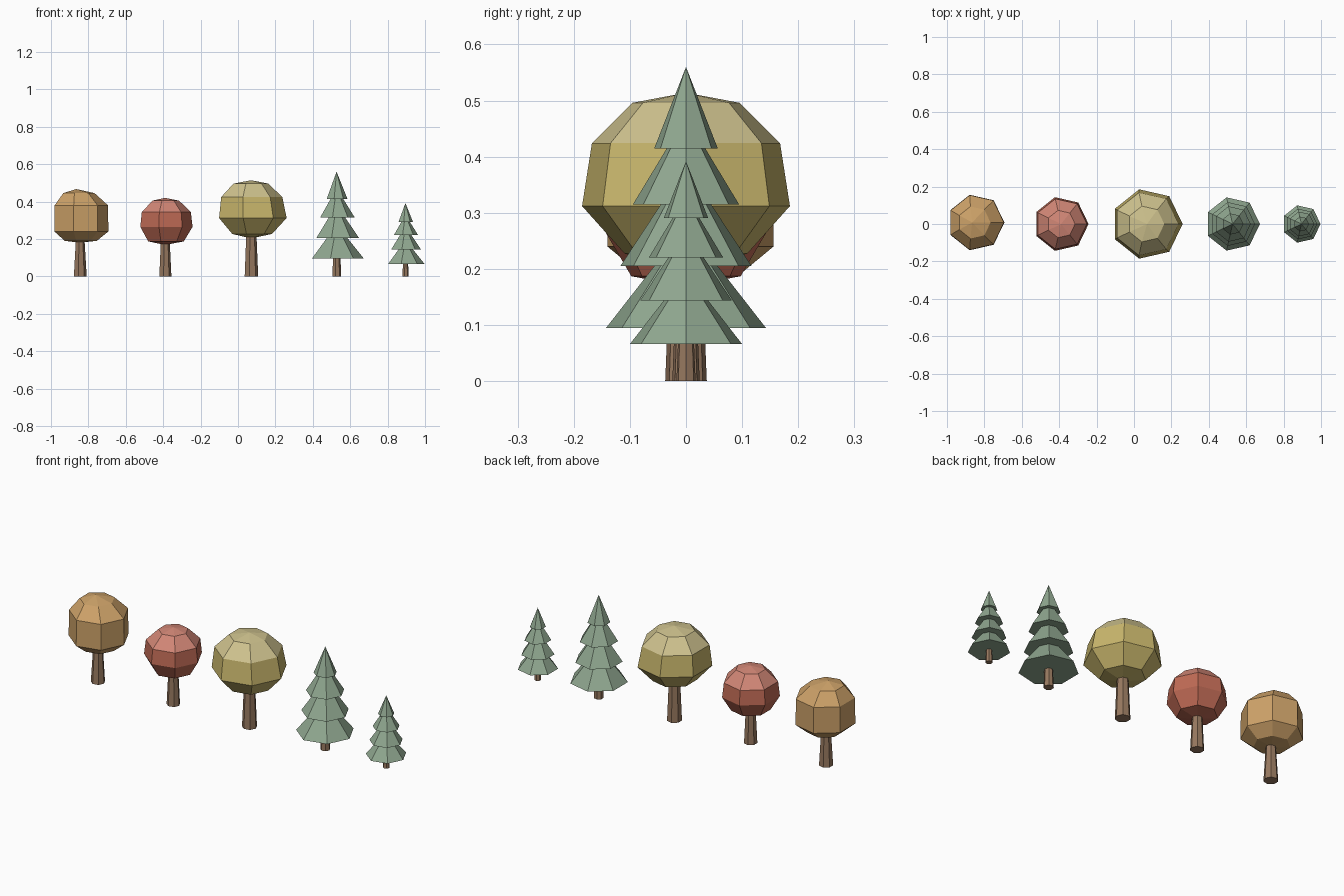
import bpy, bmesh, math

cube = bpy.data.objects.get("Cube")
if cube:
    bpy.data.objects.remove(cube)

SIDES = 7


def material(name, rgb):
    m = bpy.data.materials.new(name)
    m.use_nodes = True
    color = (*rgb, 1)
    m.diffuse_color = color
    m.node_tree.nodes["Principled BSDF"].inputs["Base Color"].default_value = color
    return m


wood = material("wood brown", (0.31, 0.19, 0.115))
orange = material("autumn orange", (0.61, 0.36, 0.14))
red = material("autumn red", (0.52, 0.145, 0.09))
pink = material("pale red", (0.64, 0.24, 0.18))
yellow = material("autumn yellow", (0.58, 0.47, 0.15))
cream = material("pale yellow", (0.62, 0.54, 0.27))
green = material("pine green", (0.28, 0.39, 0.28))


def lathe(name, profile, loc, mats, scale=1.0, split=None):
    """Seven-sided solid from (radius, height, shift) rings, bottom to top."""
    bm = bmesh.new()
    rings = []
    for r, z, *shift in profile:
        dx = shift[0] if shift else 0
        count = SIDES if r else 1
        angles = [2 * math.pi * i / SIDES for i in range(count)]
        rings.append([bm.verts.new((r * math.cos(a) + dx, r * math.sin(a), z))
                      for a in angles])
    for low, high in zip(rings, rings[1:]):
        for i in range(SIDES):
            j = (i + 1) % SIDES
            if len(low) == 1:
                bm.faces.new((low[0], high[j], high[i]))
            elif len(high) == 1:
                bm.faces.new((low[i], low[j], high[0]))
            else:
                bm.faces.new((low[i], low[j], high[j], high[i]))
    # Upper faces take the second colour
    if split:
        for f in bm.faces:
            f.material_index = int(f.calc_center_median().z > split)
    bmesh.ops.recalc_face_normals(bm, faces=bm.faces)
    mesh = bpy.data.meshes.new(name)
    bm.to_mesh(mesh)
    bm.free()
    for m in mats:
        mesh.materials.append(m)
    obj = bpy.data.objects.new(name, mesh)
    obj.location = (*loc, 0)
    obj.scale = (scale,) * 3
    bpy.context.collection.objects.link(obj)
    return obj


def trunk(name, x, bottom, top, height):
    lathe(name, [(0, 0), (bottom, 0), (top, height), (0, height)], (x, 0), [wood])


# Orange round tree
lathe("orange_crown", [(0, 0.18), (0.09, 0.19), (0.152, 0.24), (0.15, 0.38),
                       (0.088, 0.445, -0.01), (0, 0.467, -0.02)],
      (-0.845, 0.008), [orange])
trunk("orange_tree_trunk", -0.845, 0.036, 0.023, 0.22)

# Red round tree
lathe("red_crown", [(0, 0.168), (0.1, 0.187), (0.147, 0.265), (0.138, 0.343),
                    (0.075, 0.405), (0, 0.42)],
      (-0.39, 0), [red, pink], split=0.345)
trunk("red_tree_trunk", -0.39, 0.034, 0.024, 0.21)

# Yellow round tree
lathe("yellow_crown", [(0, 0.203), (0.112, 0.227), (0.19, 0.312), (0.172, 0.424, -0.005),
                       (0.098, 0.496, -0.006), (0, 0.514)],
      (0.07, 0), [yellow, cream], split=0.425)
trunk("yellow_tree_trunk", 0.07, 0.038, 0.028, 0.24)

# Pines: stacked skirts in one stepped profile, the small one a scaled copy
TIERS = [(0.146, 0.095, 0.058), (0.12, 0.205, 0.046),
         (0.097, 0.315, 0.035), (0.058, 0.415, 0)]
heights = [z for _, z, _ in TIERS] + [0.56]
skirts = [(0, heights[0])]
for (rim, z, neck), tip in zip(TIERS, heights[1:]):
    skirts += [(rim, z), (neck, tip)]

for size, x, scale in (("tall", 0.527, 1.0), ("small", 0.895, 0.7)):
    lathe(size + "_pine_foliage", skirts, (x, 0), [green], scale)
    trunk(size + "_pine_trunk", x, 0.025 * scale, 0.02 * scale, 0.12 * scale)
